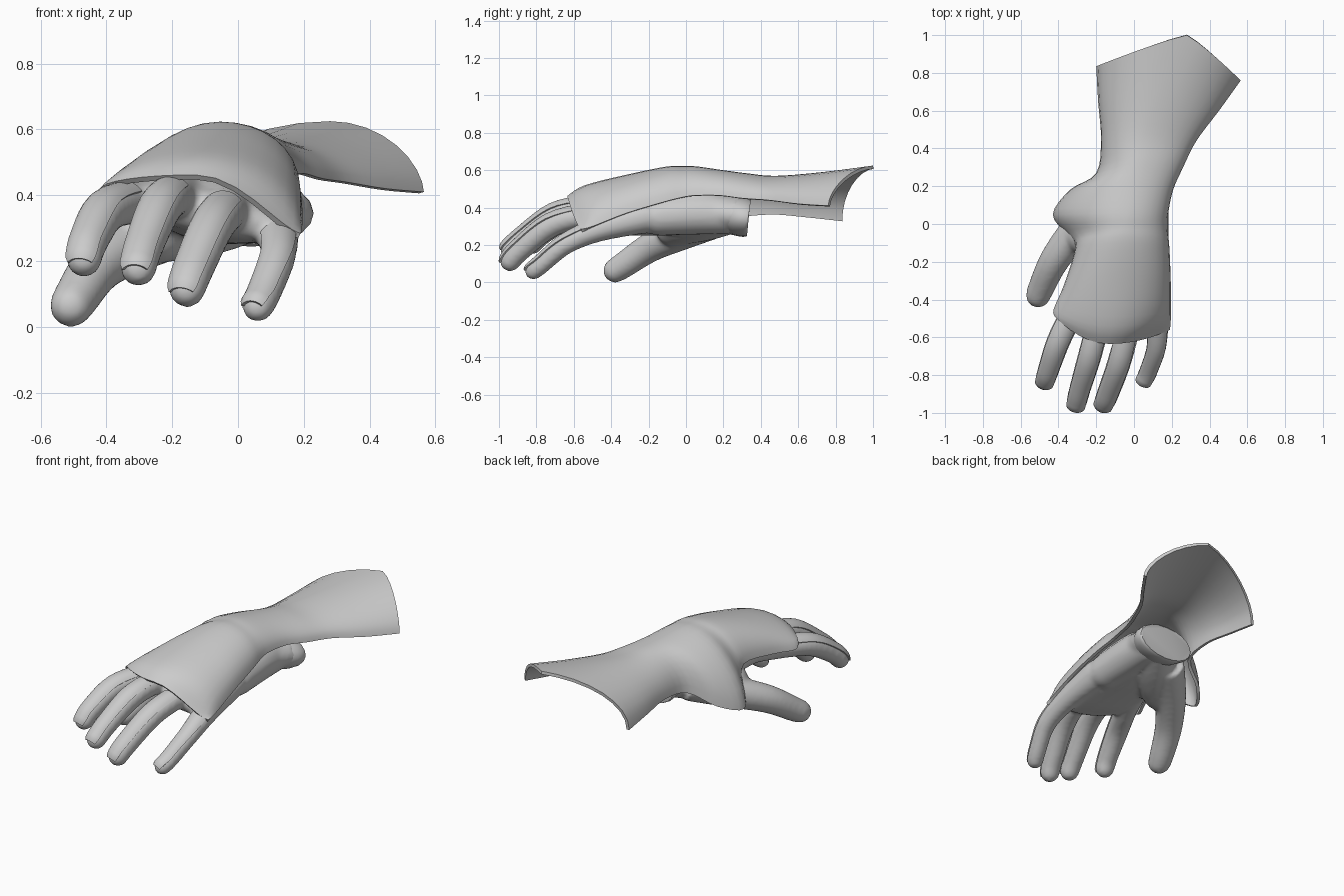
import bpy, bmesh, math
from mathutils import Vector

if "Cube" in bpy.data.objects:
    bpy.data.objects.remove(bpy.data.objects["Cube"])


def spline(pts, steps):
    """Catmull-Rom through tuples of any length."""
    out = []
    n = len(pts)
    for i in range(n - 1):
        a, b, c, d = pts[max(i - 1, 0)], pts[i], pts[i + 1], pts[min(i + 2, n - 1)]
        for k in range(steps):
            t = k / steps
            out.append(tuple(
                0.5 * (2 * q + (r - p) * t + (2 * p - 5 * q + 4 * r - s) * t * t
                       + (3 * q - p - 3 * r + s) * t ** 3)
                for p, q, r, s in zip(a, b, c, d)))
    out.append(tuple(pts[-1]))
    return out


def skin(bm, rings, closed):
    """Quads between rings of points; closed rings also get end caps."""
    vs = [[bm.verts.new(p) for p in r] for r in rings]
    n = len(vs[0])
    for a, b in zip(vs, vs[1:]):
        for i in range(n if closed else n - 1):
            j = (i + 1) % n
            bm.faces.new((a[i], a[j], b[j], b[i]))
    if closed:
        bm.faces.new(vs[0])
        bm.faces.new(vs[-1])


def tube_rings(path, steps=5, angles=None, grow=0.0, caps=(20, 40, 58, 72, 83)):
    """Path entries are x, y, z, half width, half height, tilt."""
    angles = angles or [2 * math.pi * k / 20 for k in range(20)]
    pts = spline(path, steps)
    frames = []
    for i, p in enumerate(pts):
        t = Vector(pts[min(i + 1, len(pts) - 1)][:3]) - Vector(pts[max(i - 1, 0)][:3])
        frames.append((Vector(p[:3]), t.normalized(), p[3], p[4], p[5]))
    c, t, w, h, tilt = frames[-1]
    for deg in caps:
        a = math.radians(deg)
        frames.append((c + t * h * math.sin(a), t, w * math.cos(a), h * math.cos(a), tilt))
    rings = []
    for c, t, w, h, tilt in frames:
        s = t.cross(Vector((0, 0, 1))).normalized()
        u = s.cross(t)
        s2 = s * math.cos(tilt) + u * math.sin(tilt)
        u2 = u * math.cos(tilt) - s * math.sin(tilt)
        rings.append([c + s2 * (w + grow) * math.cos(a) + u2 * (h + grow) * math.sin(a)
                      for a in angles])
    return rings


def finish(name, bm, mods=(), angle=40, sheet=False):
    bmesh.ops.recalc_face_normals(bm, faces=bm.faces)
    bm.normal_update()
    if sheet and sum(f.normal.z * f.calc_area() for f in bm.faces) < 0:
        bmesh.ops.reverse_faces(bm, faces=bm.faces)
    me = bpy.data.meshes.new(name)
    bm.to_mesh(me)
    bm.free()
    ob = bpy.data.objects.new(name, me)
    bpy.context.collection.objects.link(ob)
    bpy.ops.object.select_all(action='DESELECT')
    ob.select_set(True)
    bpy.context.view_layer.objects.active = ob
    for kind, props in mods:
        m = ob.modifiers.new(kind.title(), kind)
        for k, v in props.items():
            setattr(m, k, v)
        bpy.ops.object.modifier_apply(modifier=m.name)
    bpy.ops.object.shade_smooth_by_angle(angle=math.radians(angle))
    return ob


def digit(pts, radii):
    return [(*p, r, r, 0) for p, r in zip(pts, radii)]


# Each finger starts inside the palm; the second point is the knuckle
fingers = {
    "index": digit([(-.22, -.2, .41), (-.31, -.43, .38), (-.40, -.62, .35), (-.452, -.77, .258),
                    (-.468, -.82, .205)], (.07, .064, .064, .058, .055)),
    "middle": digit([(-.13, -.2, .41), (-.19, -.52, .40), (-.235, -.70, .36), (-.285, -.87, .24),
                     (-.303, -.94, .178)], (.07, .064, .064, .058, .056)),
    "ring": digit([(-.03, -.2, .39), (-.03, -.52, .36), (-.075, -.72, .305), (-.135, -.89, .17),
                   (-.155, -.94, .115)], (.08, .064, .064, .06, .057)),
    "little": digit([(.095, -.2, .355), (.12, -.46, .285), (.12, -.64, .205), (.08, -.77, .098),
                     (.06, -.815, .062)], (.09, .066, .054, .05, .049)),
}
thumb = digit([(-.12, .14, .34), (-.29, -.02, .265), (-.42, -.19, .188), (-.492, -.34, .088),
               (-.507, -.378, .064)], (.11, .092, .08, .07, .066))
thumb_mound = digit([(.05, .26, .365), (-.06, .12, .345), (-.16, .01, .33), (-.25, -.06, .30)],
                    (.10, .12, .125, .11))
heel = digit([(.08, .24, .36), (.075, .05, .365), (.085, -.15, .35)], (.10, .11, .10))
palm = [(.055, .30, .36, .16, .10, 0), (.03, .20, .37, .16, .105, 0), (-.02, .08, .40, .18, .14, .05),
        (-.06, -.1, .395, .225, .145, .1), (-.08, -.35, .365, .25, .105, .2), (-.10, -.48, .35, .25, .07, .22)]

# Bare hand: palm, thumb and fingers fused into one skin
bm = bmesh.new()
for path in [palm, heel, thumb_mound, thumb, *fingers.values()]:
    skin(bm, tube_rings(path), True)
finish("hand", bm, [
    ('REMESH', dict(mode='VOXEL', voxel_size=0.012)),
    ('SMOOTH', dict(factor=0.5, iterations=12))], 60)

# Wrist stump with a flat end
bm = bmesh.new()
skin(bm, tube_rings([(.045, .21, .37, .15, .095, 0), (.04, .26, .357, .18, .103, 0),
                     (.04, .322, .345, .19, .103, 0), (.04, .335, .343, .182, .096, 0)],
                    steps=2, caps=()), True)
finish("wrist_stump", bm, angle=35)

# Raised strips along the back of each finger
arc = [math.radians(35 + 11 * k) for k in range(11)]
for name, path in fingers.items():
    bm = bmesh.new()
    skin(bm, tube_rings(path[1:], angles=arc, grow=.006, caps=(20, 40))[2:], False)
    finish(name + "_finger_strip", bm, [('SOLIDIFY', dict(thickness=.016, offset=-1))], sheet=True)

# Gauntlet cover: left edge, crest, right edge, arch roundness left and right
rows = [
    (-.42, -.49, .415, -.13, -.635, .462, .19, -.56, .285, .9, 3),
    (-.425, -.45, .39, -.12, -.54, .52, .195, -.50, .30, 1, 1.3),
    (-.37, -.32, .40, -.09, -.30, .58, .195, -.32, .37, 1, 1),
    (-.31, -.12, .40, -.06, -.10, .62, .187, -.12, .43, 1, 1),
    (-.35, -.06, .29, -.05, -.01, .622, .177, -.02, .455, 1.2, 1),
    (-.43, .05, .22, -.04, .06, .62, .18, .05, .465, 1.3, 1),
    (-.34, .18, .26, -.01, .20, .60, .207, .18, .465, 1.1, 1),
    (-.20, .27, .34, .02, .33, .583, .26, .30, .45, 1, 1),
    (-.175, .45, .365, .06, .48, .57, .33, .44, .44, 1, 1),
    (-.19, .65, .35, .16, .73, .59, .45, .60, .42, 1, 1.1),
    (-.20, .835, .33, .28, 1.0, .625, .565, .76, .41, 1, 1.2),
]
grid = []
for i, row in enumerate(spline(rows, 4)):
    left, top, right = Vector(row[0:3]), Vector(row[3:6]), Vector(row[6:9])
    bow = 2.0 if i <= 8 else max(1.15, 2.0 - .12 * (i - 8))  # rounded front hem
    line = []
    for k in range(-8, 9):
        side, p = (left, row[9]) if k < 0 else (right, row[10])
        a = abs(k) / 8 * math.pi / 2
        h, v = math.sin(a), max(math.cos(a), 0) ** p
        line.append((top.x + (side.x - top.x) * h,
                     top.y + (side.y - top.y) * h ** bow,
                     side.z + (top.z - side.z) * v))
    grid.append(line)
bm = bmesh.new()
skin(bm, grid, False)
finish("gauntlet_cover", bm, [('SOLIDIFY', dict(thickness=.018, offset=-1))], 45, sheet=True)
